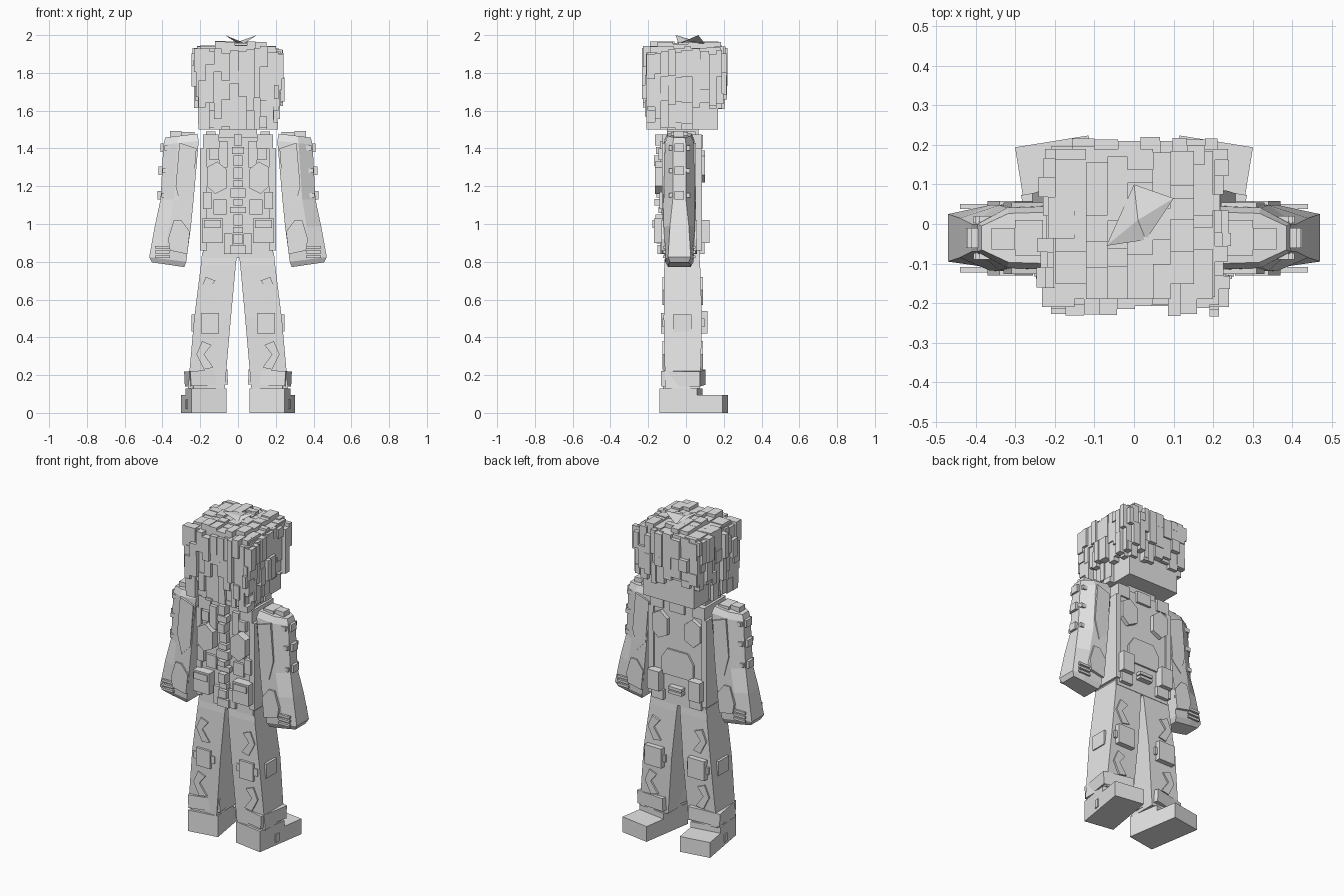
import bpy, bmesh, random
from mathutils import Matrix, Vector

random.seed(4)
if "Cube" in bpy.data.objects:
    bpy.data.objects.remove(bpy.data.objects["Cube"], do_unlink=True)

grey = bpy.data.materials.new("plain grey")
grey.use_nodes = True
grey.diffuse_color = (0.8, 0.8, 0.8, 1)
grey.node_tree.nodes["Principled BSDF"].inputs["Base Color"].default_value = (0.8, 0.8, 0.8, 1)


def box(bm, x0, x1, y0, y1, z0, z1):
    lo, hi = Vector((x0, y0, z0)), Vector((x1, y1, z1))
    m = Matrix.Translation((lo + hi) / 2) @ Matrix.Diagonal((*(hi - lo), 1))
    return bmesh.ops.create_cube(bm, size=1, matrix=m)["verts"]


def loft(bm, rings):
    rows = [[bm.verts.new(p) for p in ring] for ring in rings]
    n = len(rows[0])
    for a, b in zip(rows, rows[1:]):
        for i in range(n):
            j = (i + 1) % n
            bm.faces.new((a[i], a[j], b[j], b[i]))
    bm.faces.new(rows[0])
    bm.faces.new(rows[-1])


def plate(bm, outline, y0, y1):
    """Raised panel with an outline in x and z."""
    loft(bm, [[(x, y, z) for x, z in outline] for y in (y0, y1)])


def finish(name, bm, mirror=False):
    bmesh.ops.recalc_face_normals(bm, faces=bm.faces)
    me = bpy.data.meshes.new(name)
    bm.to_mesh(me)
    bm.free()
    me.materials.append(grey)
    ob = bpy.data.objects.new(name, me)
    bpy.context.collection.objects.link(ob)
    if mirror:
        ob.modifiers.new("Mirror", "MIRROR")
    return ob


# Head, with the chin exposed at the toe side
bm = bmesh.new()
box(bm, -.175, .175, -.17, .17, 1.5, 1.92)
finish("head", bm)

# Hair: hanging strands on four sides
bm = bmesh.new()
box(bm, -.205, .205, -.185, .185, 1.66, 1.925)
box(bm, -.185, .185, -.18, .03, 1.51, 1.7)


def strands(side):
    u = -.21
    while u < .2:
        width = random.uniform(.03, .06)
        u1 = min(u + width, .215)
        top = random.uniform(1.9, 1.945)
        if side == "toe":
            end = random.uniform(1.6, 1.66)
        elif side == "heel" or u < .02:
            end = 1.5 if abs(u) < .17 or side != "heel" else 1.6
        else:
            end = random.uniform(1.61, 1.66)
        while top > end + .01:
            low = max(end, top - random.uniform(.05, .15))
            mid = (top + low) / 2
            reach = .19 if mid < 1.6 else .208 if mid < 1.68 else .22
            reach += random.uniform(-.008, .022 if mid < 1.68 else .026)
            if side == "heel":
                box(bm, u, u1, -reach + .012, -.15, low, top)
            elif side == "toe":
                box(bm, u, u1, .15, reach - .025, low, top)
            else:
                s = 1 if side == "left" else -1
                box(bm, *sorted((s * .15, s * reach)), u, min(u1, .19), low, top)
            top = low
        u = u1


for side in ("heel", "toe", "left", "right"):
    strands(side)

# Crown: uneven tiles, lower towards the rim
x = -.2
while x < .19:
    x1 = min(x + random.uniform(.04, .08), .2)
    y = -.19
    while y < .18:
        y1 = min(y + random.uniform(.03, .09), .19)
        rim = max(abs(x + x1), abs(y + y1)) / 2 > .15
        box(bm, x, x1, y, y1, 1.9, random.uniform(1.925, 1.945) if rim else random.uniform(1.945, 1.97))
        y = y1
    x = x1
finish("hair", bm)

# Folded tuft on the crown
bm = bmesh.new()
a, b, c, d, e = [bm.verts.new(p) for p in (
    (-.07, -.055, 2), (0, .1, 1.955), (.01, .01, 1.968), (.03, -.04, 1.955), (.1, .065, 2))]
for f in ((a, b, c), (a, c, d), (e, c, b), (e, d, c)):
    bm.faces.new(f)
finish("hair_tuft", bm)

# Torso core and neck
bm = bmesh.new()
box(bm, -.185, .185, -.115, .075, .82, 1.46)
box(bm, -.1, .1, -.1, .065, 1.44, 1.5)
finish("torso", bm)

# Jacket details on both faces, mirrored
bm = bmesh.new()
box(bm, .165, .2, -.125, .085, .86, 1.4)
box(bm, .1, .185, -.125, .085, 1.4, 1.475)
box(bm, .12, .17, -.1, .05, 1.46, 1.49)
box(bm, .08, .19, -.17, -.1, .9, 1.03)
box(bm, .09, .18, -.178, -.16, .98, 1.02)
box(bm, .1, .18, .07, .125, .9, 1.02)
box(bm, .09, .17, .07, .098, .84, .9)
box(bm, .03, .075, -.135, -.1, .84, .95)
box(bm, .055, .1, -.137, -.1, 1.3, 1.44)
box(bm, .1, .15, -.145, -.1, 1.34, 1.4)
box(bm, .14, .185, -.14, -.1, 1.08, 1.17)
box(bm, .06, .13, -.13, -.1, 1.05, 1.13)
hexagon = [(.06, 1.19), (.12, 1.16), (.165, 1.2), (.165, 1.3), (.11, 1.33), (.06, 1.29)]
plate(bm, hexagon, -.165, -.1)
plate(bm, [(x, z + .06) for x, z in hexagon], .06, .1)
plate(bm, [(0, 1), (.11, 1), (.11, 1.1), (.07, 1.16), (0, 1.16)], .06, .086)
finish("jacket_pads", bm, True)

# Stacked blocks down the middle
bm = bmesh.new()
z = .84
while z < 1.44:
    h = random.uniform(.03, .06)
    w = random.uniform(.02, .042)
    box(bm, -w, w, -random.uniform(.14, .17), -.1, z, z + h)
    z += h + .008
for z in (.9, .925):
    box(bm, -.045, .045, .06, .11, z, z + .018)
box(bm, -.05, .05, .06, .09, 1.4, 1.47)
finish("jacket_fastening", bm)

# Flared sleeves with chamfered outer edges
bm = bmesh.new()
rings = []
for z, inner, outer, h, edge, tilt in (
        (1.478, .215, .385, .065, .03, -.02), (1.44, .208, .395, .08, .035, -.02),
        (1.13, .235, .41, .087, .035, 0), (.98, .25, .44, .087, .05, .01),
        (.8, .274, .47, .075, .06, .025), (.772, .285, .455, .06, .05, .025)):
    ring = []
    for t, half in ((0, h), (.6, h * .95), (1, edge), (1, -edge), (.6, -h * .95), (0, -h)):
        ring.append((inner + t * (outer - inner), half - .035, z + t * tilt))
    rings.append(ring)
loft(bm, rings)
finish("arms", bm, True)

# Sleeve panels, shoulder studs and wrist bands
bm = bmesh.new()
for y0, y1 in ((-.13, -.1), (.03, .058)):
    plate(bm, [(.22, 1.4), (.31, 1.43), (.33, 1.2), (.3, 1.08), (.24, 1.14)], y0 + .004, y1 - .004)
    plate(bm, [(.255, .96), (.3, 1.02), (.34, 1.02), (.37, .92), (.36, .86), (.268, .84)], y0, y1)
    for z in (.82, .845, .87):
        box(bm, .36, .44, y0 + .008, y1 - .008, z, z + .014)
for z, x in ((1.38, .375), (1.26, .385), (1.13, .39)):
    box(bm, x - .04, x + .035, -.06, -.01, z, z + .045)
    box(bm, x - .05, x + .015, -.09, .02, z + .01, z + .035)
    box(bm, x - .05, x + .012, -.075, .005, z - .05, z - .02)
box(bm, .23, .3, -.08, .01, 1.465, 1.488)
box(bm, .3, .36, -.065, -.01, 1.455, 1.492)
finish("sleeve_details", bm, True)

# Trouser legs
bm = bmesh.new()
rings = []
for z, inner, outer, y0, y1 in ((.85, .004, .19, -.11, .07), (.78, .012, .197, -.115, .075),
                                (.5, .038, .232, -.118, .085), (.13, .07, .265, -.11, .075)):
    rings.append([(inner, y0, z), (outer, y0, z), (outer, y1, z), (inner, y1, z)])
loft(bm, rings)
finish("legs", bm, True)

# Knee pads and folded cloth panels
bm = bmesh.new()
box(bm, .09, .205, .07, .115, .42, .54)
box(bm, .1, .195, -.132, -.1, .42, .53)
box(bm, .075, .22, -.124, .098, .455, .5)
box(bm, .2, .245, -.07, .03, .43, .52)
chevron = [(.11, .58), (.16, .65), (.12, .7), (.17, .72), (.2, .65), (.16, .57)]
for dx, dz in ((0, 0), (.02, -.34)):
    for y0, y1 in ((-.124, -.1), (.06, .09)):
        plate(bm, [(x + dx, z + dz) for x, z in chevron], y0, y1)
finish("knee_pads", bm, True)


def turned(bm, verts):
    bmesh.ops.rotate(bm, verts=verts, cent=(.17, 0, 0), matrix=Matrix.Rotation(-.16, 3, "Z"))


# Trouser cuffs
bm = bmesh.new()
verts = box(bm, .072, .27, -.118, .09, .145, .225)
turned(bm, verts)
bmesh.ops.rotate(bm, verts=verts, cent=(.17, 0, .18), matrix=Matrix.Rotation(.05, 3, "Y"))
finish("cuffs", bm, True)

# Stepped shoes, toes turned outwards
bm = bmesh.new()
parts = box(bm, .08, .268, -.125, .075, 0, .13)
parts += box(bm, .08, .268, .06, .212, 0, .095)
parts += box(bm, .264, .274, .0, .03, .02, .07)
parts += box(bm, .095, .255, -.11, .06, .12, .16)
turned(bm, parts)
finish("shoes", bm, True)
